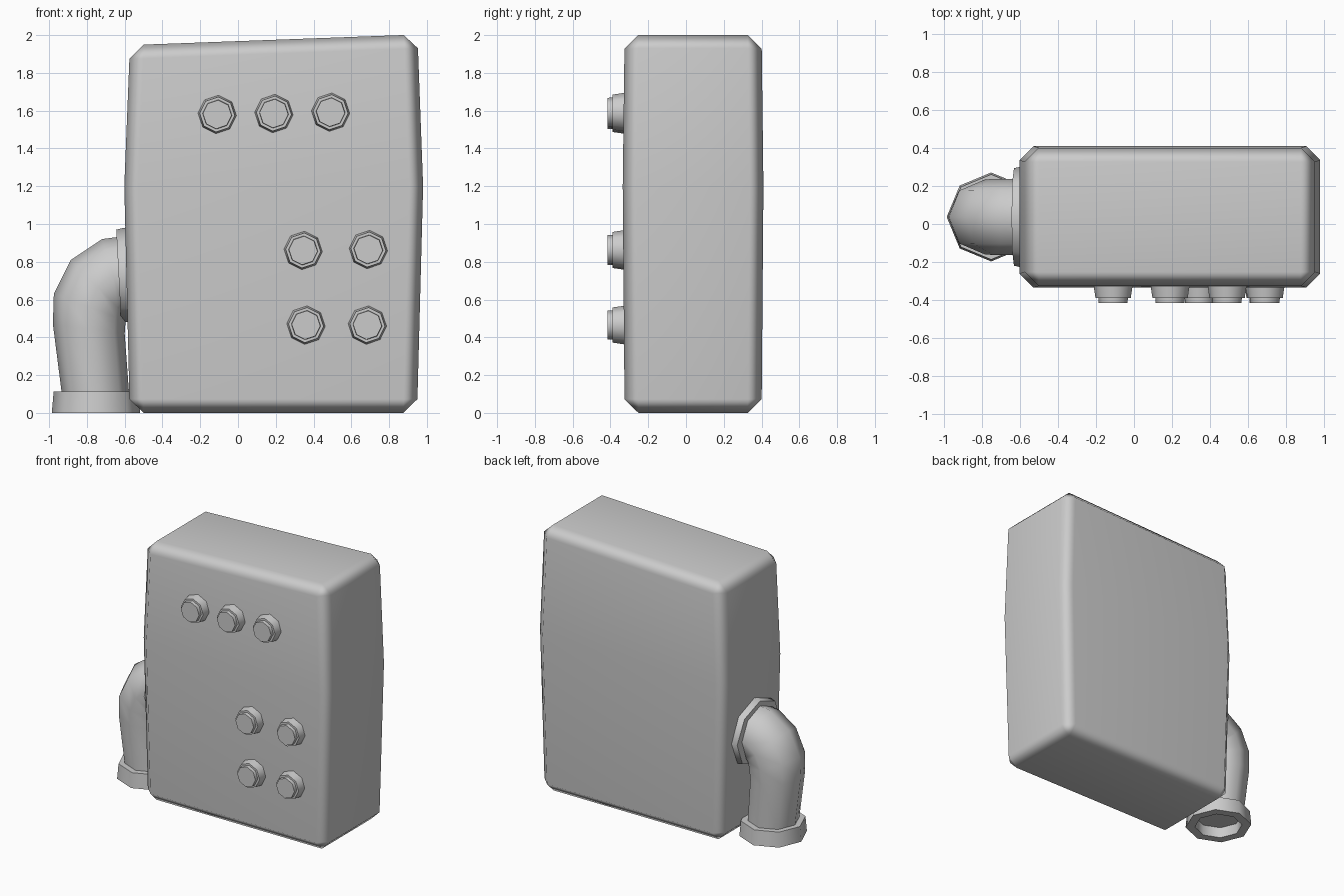
import bpy, bmesh, math
from mathutils import Vector

if "Cube" in bpy.data.objects:
    bpy.data.objects.remove(bpy.data.objects["Cube"])

SIDES = 8


def finish(bm, name, angle):
    bmesh.ops.recalc_face_normals(bm, faces=bm.faces)
    mesh = bpy.data.meshes.new(name)
    bm.to_mesh(mesh)
    bm.free()
    obj = bpy.data.objects.new(name, mesh)
    bpy.context.collection.objects.link(obj)
    bpy.ops.object.select_all(action='DESELECT')
    obj.select_set(True)
    bpy.context.view_layer.objects.active = obj
    bpy.ops.object.shade_smooth_by_angle(angle=math.radians(angle))
    return obj


def loft(bm, rings):
    """Skin a list of point rings and cap both ends."""
    rows = [[bm.verts.new(p) for p in ring] for ring in rings]
    for a, b in zip(rows, rows[1:]):
        n = len(a)
        for i in range(n):
            bm.faces.new((a[i], a[(i + 1) % n], b[(i + 1) % n], b[i]))
    bm.faces.new(rows[0])
    bm.faces.new(rows[-1])
    return rows


def ring(centre, u, v, turn=0.0):
    """Octagonal ring spanned by half-axes u and v."""
    c, u, v = Vector(centre), Vector(u), Vector(v)
    angles = [2 * math.pi * i / SIDES + turn for i in range(SIDES)]
    return [c + u * math.cos(a) + v * math.sin(a) for a in angles]


def turned(name, centre, axis, u, v, profile, turn=0.0):
    """Octagonal turned part from (radius, height) pairs."""
    c, ax, u, v = map(Vector, (centre, axis, u, v))
    bm = bmesh.new()
    loft(bm, [ring(c + ax * h, u * r, v * r, turn) for r, h in profile])
    return finish(bm, name, 50)


# Cabinet body: bulging, sloped-top box with chamfered edges
def rect(x0, x1, y0, y1, z0, z1):
    return [(x0, y0, z0), (x1, y0, z1), (x1, y1, z1), (x0, y1, z0)]


bm = bmesh.new()
rows = loft(bm, [rect(-0.573, 0.948, -0.325, 0.40, 0, 0),
                 rect(-0.602, 0.98, -0.335, 0.41, 1.2, 1.2),
                 rect(-0.572, 0.95, -0.325, 0.40, 1.947, 2.003)])
middle = set(rows[1])
edges = [e for e in bm.edges if not set(e.verts) <= middle]
bmesh.ops.bevel(bm, geom=edges, offset=0.073, segments=1,
                affect='EDGES', profile=0.5)
body = finish(bm, "cabinet_body", 60)
body.modifiers.new("weighted_normals", 'WEIGHTED_NORMAL')

# Front buttons: three in a row, four in a block
buttons = [(-0.11, 1.58), (0.19, 1.585), (0.49, 1.592),
           (0.345, 0.86), (0.69, 0.865), (0.36, 0.465), (0.685, 0.465)]
for i, (x, z) in enumerate(buttons):
    turned(f"button_{i + 1}", (x, -0.33, z), (0, -1, 0), (1, 0, 0), (0, 0, 1),
           [(0.105, -0.02), (0.093, 0.06), (0.078, 0.06), (0.076, 0.085)],
           math.radians(-4))

# Elbow pipe: each section is outer point, inner point (x, z) and half width
PY = 0.037
sections = [((-0.93, 0.08), (-0.575, 0.08), 0.178),
            ((-0.98, 0.47), (-0.60, 0.42), 0.19),
            ((-0.975, 0.63), (-0.595, 0.49), 0.197),
            ((-0.885, 0.81), (-0.60, 0.52), 0.20),
            ((-0.72, 0.92), (-0.60, 0.535), 0.20),
            ((-0.57, 0.94), (-0.55, 0.54), 0.20)]
bm = bmesh.new()
rings = []
for (ox, oz), (ix, iz), w in sections:
    centre = ((ox + ix) / 2, PY, (oz + iz) / 2)
    rings.append(ring(centre, ((ox - ix) / 2, 0, (oz - iz) / 2), (0, w, 0)))
loft(bm, rings)
finish(bm, "elbow_pipe", 50)

# Open collar at the foot of the pipe, recessed from below
turned("pipe_foot_collar", (-0.752, PY, 0), (0, 0, 1), (1, 0, 0), (0, 1, 0),
       [(0.165, 0.09), (0.168, 0), (0.234, 0), (0.224, 0.112), (0.17, 0.112)])

# Slightly tilted collar where the pipe meets the body
t = math.radians(3)
turned("pipe_wall_collar", (-0.594, PY, 0.73),
       (-math.cos(t), 0, -math.sin(t)), (-math.sin(t), 0, math.cos(t)),
       (0, 1.06, 0), [(0.25, -0.03), (0.25, 0.0), (0.242, 0.038)])
